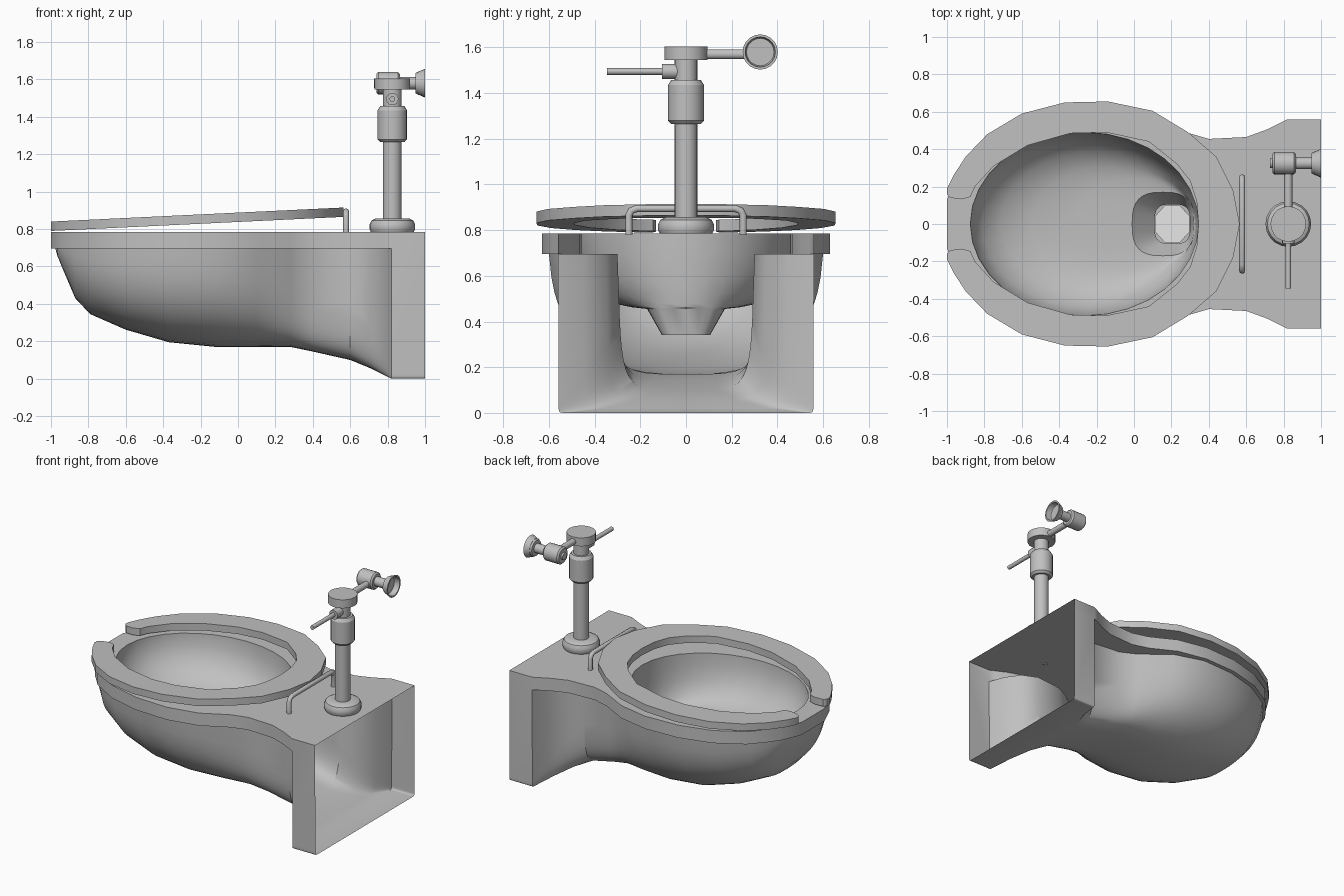
import bpy, bmesh, math
from mathutils import Vector, Matrix

cube = bpy.data.objects.get("Cube")
if cube:
    bpy.data.objects.remove(cube, do_unlink=True)


def material(name, value):
    m = bpy.data.materials.new(name)
    m.use_nodes = True
    col = (value, value, value, 1)
    m.diffuse_color = col
    for n in m.node_tree.nodes:
        if n.type == 'BSDF_PRINCIPLED':
            n.inputs["Base Color"].default_value = col
    return m


GREY = material("grey", 0.53)
WHITE = material("white", 0.95)


def finish(name, bm, mat=GREY, angle=32):
    bmesh.ops.remove_doubles(bm, verts=bm.verts, dist=1e-5)
    bmesh.ops.recalc_face_normals(bm, faces=bm.faces)
    me = bpy.data.meshes.new(name)
    bm.to_mesh(me)
    bm.free()
    me.shade_smooth()
    me.set_sharp_from_angle(angle=math.radians(angle))
    me.materials.append(mat)
    ob = bpy.data.objects.new(name, me)
    bpy.context.collection.objects.link(ob)
    return ob


def bridge(bm, a, b, closed=False):
    n = len(a)
    for i in range(n if closed else n - 1):
        j = (i + 1) % n
        bm.faces.new((a[i], a[j], b[j], b[i]))


def power(v, e):
    return 0 if abs(v) < 1e-6 else math.copysign(abs(v) ** e, v)


def lathe(name, origin, axis, profile, segs=20):
    """Revolve (radius, height) pairs about an axis through origin."""
    bm = bmesh.new()
    rot = Vector((0, 0, 1)).rotation_difference(Vector(axis)).to_matrix()
    rings = []
    for r, h in profile:
        ring = []
        for k in range(segs):
            a = 2 * math.pi * k / segs
            p = Vector((r * math.cos(a), r * math.sin(a), h))
            ring.append(bm.verts.new(Vector(origin) + rot @ p))
        rings.append(ring)
    for a, b in zip(rings, rings[1:]):
        bridge(bm, a, b, True)
    bm.faces.new(rings[0])
    bm.faces.new(rings[-1])
    return finish(name, bm)


# Bowl body: lofted cross-sections from the nose to the open wall box
TOP, LEDGE, N = 0.785, 0.695, 28
# rim x, rim half width, shell x, shell half width, shell bottom, squareness
STATIONS = [
    (-1, 0, -.975, 0, .69, .9), (-1, .13, -.965, .13, .655, .9),
    (-.94, .27, -.93, .25, .57, .85), (-.88, .35, -.87, .335, .43, .8),
    (-.79, .45, -.79, .42, .345, .78), (-.6, .56, -.6, .53, .262, .75),
    (-.37, .62, -.37, .59, .195, .75), (-.12, .63, -.12, .6, .17, .75),
    (.1, .585, .1, .53, .17, .68), (.28, .49, .28, .38, .17, .45),
    (.4, .455, .4, .32, .145, .36), (.6, .465, .6, .3, .1, .33),
    (.71, .505, .71, .35, .055, .2), (.78, .54, .78, .45, .02, .1),
    (.82, .56, .82, .56, 0, .02), (1, .56, 1, .56, 0, .02),
]

bm = bmesh.new()
sections = []
for x, rim, sx, w, bottom, e in STATIONS:
    taper = min(.07, e * .2)
    pts = [(x, rim, TOP), (x, rim, LEDGE)]
    for k in range(N + 1):
        t = math.pi * k / N
        depth = power(math.sin(t), e)
        pts.append((sx, w * power(math.cos(t), e) * (1 - taper * depth),
                    LEDGE - (LEDGE - bottom) * depth))
    pts += [(x, -rim, LEDGE), (x, -rim, TOP)]
    sections.append([bm.verts.new(p) for p in pts])
for a, b in zip(sections, sections[1:]):
    bridge(bm, a, b)

# Inner basin: rings running down to the drain
# front x, back x, half width, z, squareness
BASIN = [(-.875, .345, .49, TOP, 1), (-.87, .345, .485, .7, 1),
         (-.81, .342, .45, .6, 1), (-.71, .338, .39, .525, 1),
         (-.55, .334, .31, .478, 1), (-.3, .33, .24, .463, .9),
         (-.01, .32, .17, .455, .7), (.11, .3, .105, .34, .6)]
rings = []
for x0, x1, w, z, e in BASIN:
    ring = []
    for k in range(32):
        a = 2 * math.pi * k / 32
        ring.append(bm.verts.new(
            ((x0 + x1) / 2 + (x1 - x0) / 2 * power(math.cos(a), e),
             w * power(math.sin(a), e), z)))
    rings.append(ring)
for a, b in zip(rings, rings[1:]):
    bridge(bm, a, b, True)

# Flat rim top between the outline and the basin opening
bm.edges.new((sections[-1][0], sections[-1][-1]))
bmesh.ops.remove_doubles(bm, verts=bm.verts, dist=1e-5)
bmesh.ops.dissolve_degenerate(bm, dist=1e-6, edges=bm.edges)
loop = [ed for ed in bm.edges if len(ed.link_faces) < 2
        and all(abs(v.co.z - TOP) < 1e-4 for v in ed.verts)]
bmesh.ops.triangle_fill(bm, use_beauty=True, edges=loop, normal=(0, 0, 1))
finish("bowl_body", bm)

# Drain surface
bm = bmesh.new()
bmesh.ops.create_circle(bm, cap_ends=True, segments=8, radius=1,
                        matrix=Matrix.Translation((.205, 0, .342))
                        @ Matrix.Diagonal((.1, .11, 1, 1))
                        @ Matrix.Rotation(math.pi / 8, 4, 'Z'))
finish("drain_surface", bm, WHITE)

# Open-front seat: paired outer and inner outline points, mirrored in y
OUTER = [(-1, .16), (-1, .19), (-.965, .26), (-.9, .36), (-.785, .48), (-.6, .59),
         (-.37, .65), (-.14, .655), (.1, .605), (.29, .49), (.44, .36),
         (.53, .18), (.565, 0)]
INNER = [(-.98, .14), (-.92, .132), (-.875, .145), (-.85, .2), (-.75, .31),
         (-.57, .42), (-.34, .485), (-.15, .49), (.08, .44), (.23, .32),
         (.3, .23), (.335, .12), (.345, 0)]
bm = bmesh.new()
for side in (1, -1):
    rows = [[bm.verts.new((x, side * y, .79 + .048 * (x + 1))) for x, y in row]
            for row in (OUTER, INNER)]
    bridge(bm, *rows)
bmesh.ops.remove_doubles(bm, verts=bm.verts, dist=1e-5)
bmesh.ops.recalc_face_normals(bm, faces=bm.faces)
ext = bmesh.ops.extrude_face_region(bm, geom=bm.faces[:], use_keep_orig=True)
bmesh.ops.translate(bm, vec=(0, 0, .05),
                    verts=[v for v in ext["geom"] if isinstance(v, bmesh.types.BMVert)])
finish("seat", bm)

# Hinge bar bent down into the deck at both ends
cu = bpy.data.curves.new("hinge_bar", 'CURVE')
cu.dimensions = '3D'
cu.bevel_depth = .016
cu.bevel_resolution = 2
cu.use_fill_caps = True
path = [(-.25, .78), (-.25, .865), (-.24, .885), (-.215, .895)]
path += [(-y, z) for y, z in reversed(path)]
sp = cu.splines.new('POLY')
sp.points.add(len(path) - 1)
for p, (y, z) in zip(sp.points, path):
    p.co = (.578, y, z, 1)
cu.materials.append(GREY)
bpy.context.collection.objects.link(bpy.data.objects.new("hinge_bar", cu))

# Flush valve column
PX = .825
UP, ALONG_X, ALONG_Y = (0, 0, 1), (1, 0, 0), (0, 1, 0)
lathe("pipe_base", (PX, 0, 0), UP,
      [(.115, .785), (.122, .8), (.122, .825), (.112, .845), (.09, .857), (.05, .857)])
lathe("riser_pipe", (PX, 0, 0), UP, [(.05, .8), (.05, 1.56)])
lathe("coupling", (PX, 0, 0), UP,
      [(.065, 1.265), (.079, 1.28), (.079, 1.435), (.065, 1.457)])
lathe("valve_cap", (PX, 0, 0), UP, [(.095, 1.545), (.095, 1.605)])

# Flush handle
lathe("handle_boss", (PX, 0, 1.495), (0, -1, 0), [(.033, .03), (.033, .105)], 14)
lathe("handle_rod", (PX, 0, 1.495), (0, -1, 0), [(.015, .09), (.015, .345)], 12)

# Supply arm, stop valve and wall flange
VY, VZ = .325, 1.58
lathe("supply_arm", (PX, 0, 1.57), ALONG_Y, [(.022, .05), (.022, .3)], 14)
lathe("stop_valve", (0, VY, VZ), ALONG_X,
      [(.05, .74), (.06, .75), (.06, .855), (.05, .865)])
lathe("stop_screw", (0, VY, VZ), ALONG_X, [(.025, .728), (.025, .75)], 12)
lathe("supply_pipe", (0, VY, VZ), ALONG_X, [(.033, .85), (.033, .958)], 14)
lathe("wall_flange", (0, VY, VZ), ALONG_X,
      [(.033, .948), (.055, .95), (.077, 1), (.066, 1), (.062, .962)])
